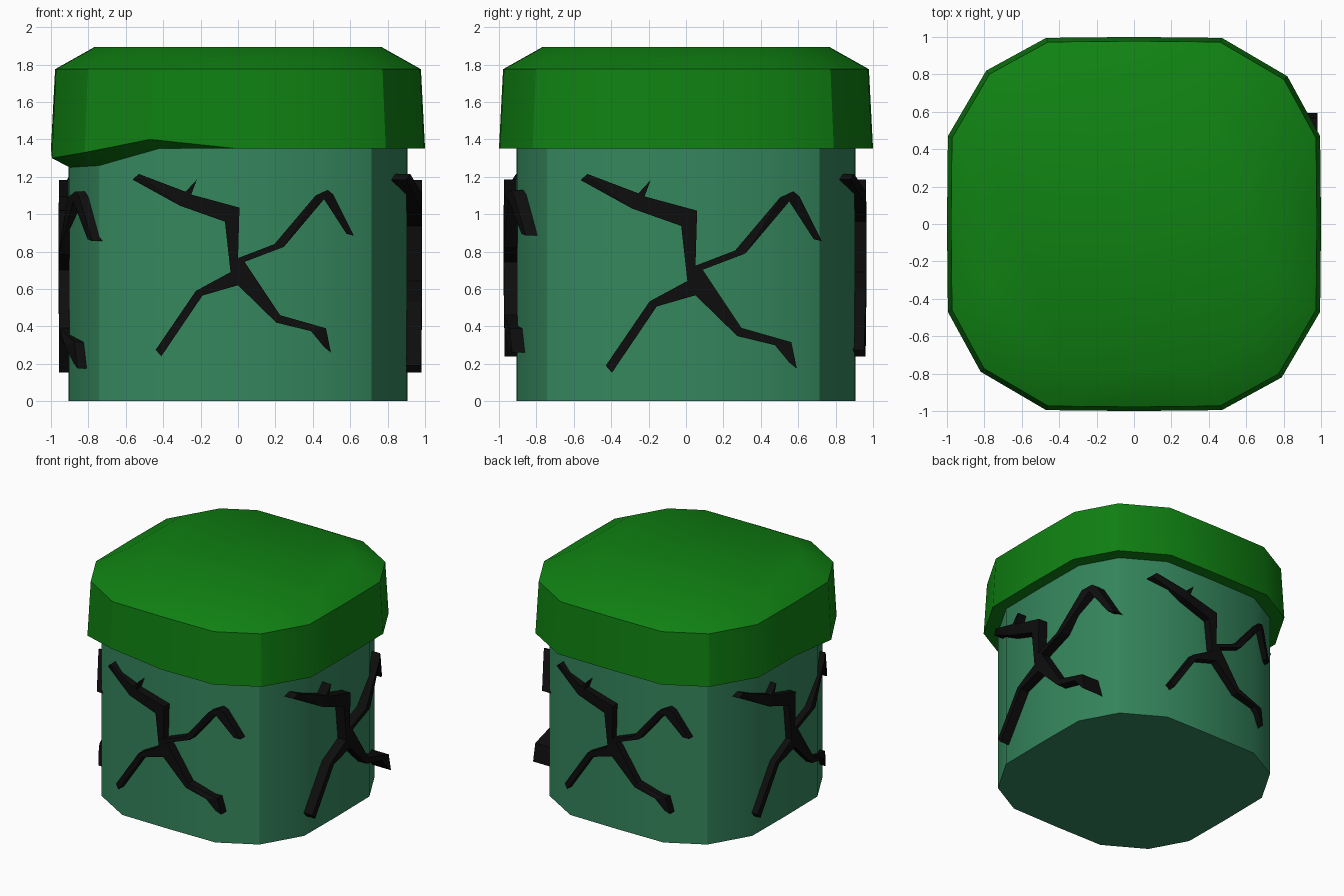
import bpy, bmesh, math
from mathutils import Matrix

if "Cube" in bpy.data.objects:
    bpy.data.objects.remove(bpy.data.objects["Cube"])

def material(name, rgb):
    m = bpy.data.materials.new(name)
    m.diffuse_color = (*rgb, 1)
    m.use_nodes = True
    m.node_tree.nodes["Principled BSDF"].inputs["Base Color"].default_value = m.diffuse_color
    return m

def finish(bm, name, mat, smooth=True):
    bmesh.ops.recalc_face_normals(bm, faces=bm.faces)
    me = bpy.data.meshes.new(name)
    bm.to_mesh(me)
    bm.free()
    ob = bpy.data.objects.new(name, me)
    bpy.context.collection.objects.link(ob)
    me.materials.append(mat)
    if smooth:
        bpy.ops.object.select_all(action='DESELECT')
        bpy.context.view_layer.objects.active = ob
        ob.select_set(True)
        bpy.ops.object.shade_smooth_by_angle(angle=math.radians(30))
    return ob

# Rounded-square outline with 16 points, starting at +x, anticlockwise
QUARTER = [(1.0, 0.0), (0.995, 0.47), (0.82, 0.79), (0.47, 0.995)]
OUTLINE = []
for turn in range(4):
    for x, y in QUARTER:
        for _ in range(turn):
            x, y = -y, x
        OUTLINE.append((x, y))

def loft(rings, cap_start, cap_end):
    bm = bmesh.new()
    loops = [[bm.verts.new((x * s, y * s, z)) for x, y in OUTLINE] for s, z in rings]
    for a, b in zip(loops, loops[1:]):
        for i in range(16):
            j = (i + 1) % 16
            bm.faces.new((a[i], a[j], b[j], b[i]))
    if cap_start:
        bm.faces.new(loops[0])
    if cap_end:
        bm.faces.new(loops[-1])
    return bm, loops

body_mat = material("jar_green", (0.035, 0.24, 0.11))
lid_mat = material("lid_green", (0.005, 0.22, 0.006))
dark_mat = material("dark", (0.004, 0.004, 0.004))

# Body
BODY = 0.905
bm, _ = loft([(BODY, 0), (BODY, 1.36)], True, True)
finish(bm, "jar_body", body_mat)

# Lid, with its lower rim bent at the front left corner
bm, loops = loft([(BODY, 1.35), (1.0, 1.35), (0.978, 1.775), (0.765, 1.895)], False, True)
for i, inner, outer in ((9, 1.25, 1.30), (10, 1.26, 1.33), (11, 1.35, 1.40)):
    loops[0][i].co.z = inner
    loops[1][i].co.z = outer
finish(bm, "lid", lid_mat)

# Branching figure outline, as seen from the front
FIGURE = [(-.564, 1.185), (-.53, 1.215), (-.28, 1.12), (-.22, 1.185), (-.25, 1.105),
          (.008, 1.035), (0, .765), (.195, .84), (.415, 1.1), (.48, 1.13), (.51, 1.105),
          (.62, .885), (.58, .895), (.46, 1.08), (.245, .825), (.035, .745), (.225, .46),
          (.47, .39), (.497, .26), (.46, .29), (.39, .375), (.205, .42), (0, .62),
          (-.19, .565), (-.41, .24), (-.44, .275), (-.225, .59), (-.04, .69),
          (-.07, .96), (-.31, 1.045)]

def depth(s):
    # distance of the body wall from the axis at sideways position s
    s = abs(s) / BODY
    pts = [(0, 1), (.47, .995), (.82, .79), (.995, .47)]
    for (a, p), (b, q) in zip(pts, pts[1:]):
        if s <= b:
            return BODY * (p + (q - p) * (s - a) / (b - a))
    return BODY * .47

def figure(name, turn, scale, thick):
    bm = bmesh.new()
    flat = [bm.verts.new((-.564 + (s + .564) * scale, 0, 1.215 + (z - 1.215) * scale))
            for s, z in FIGURE]
    face = bm.faces.new(flat)
    ext = bmesh.ops.extrude_face_region(bm, geom=[face])
    outer = {v for v in ext["geom"] if isinstance(v, bmesh.types.BMVert)}
    bmesh.ops.triangulate(bm, faces=[f for f in bm.faces if len(f.verts) > 4])
    # wrap around the body wall; the right-hand figure's foot stands off flat
    for v in bm.verts:
        s, z = v.co.x, v.co.z
        d = depth(s) + (thick if v in outer else -.03)
        if turn == 1 and v in outer and s > .45 and z < .45:
            d = .98
        v.co.y = -d
    bm.transform(Matrix.Rotation(turn * math.pi / 2, 4, 'Z'))
    finish(bm, name, dark_mat, False)

# Figures on the four sides
figure("figure_front", 0, 1.0, .07)
figure("figure_right", 1, 1.09, .08)
figure("figure_back", 2, 1.0, .06)
figure("figure_left", 3, 1.09, .055)
